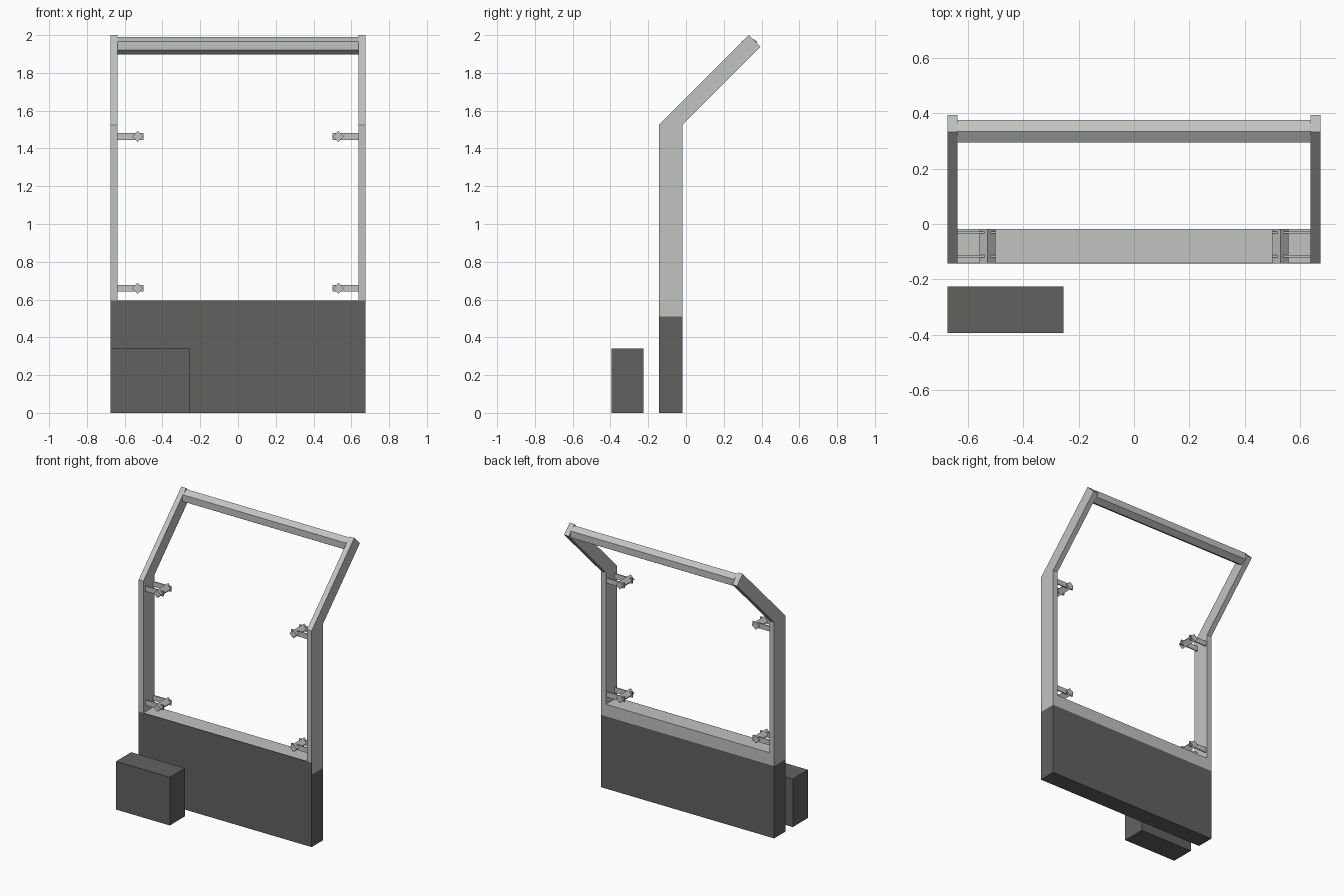
import bpy, bmesh, math

if "Cube" in bpy.data.objects:
    bpy.data.objects.remove(bpy.data.objects["Cube"])


def material(name, rgb):
    m = bpy.data.materials.new(name)
    m.diffuse_color = (*rgb, 1)
    m.use_nodes = True
    m.node_tree.nodes["Principled BSDF"].inputs["Base Color"].default_value = m.diffuse_color
    return m


LIGHT = material("light grey metal", (0.53, 0.55, 0.53))
DARK = material("dark grey", (0.125, 0.12, 0.115))


def prism(name, profile, start, end, mat, axis="x"):
    """Extrude a closed profile along x (points are y,z) or along y (points are x,z)."""
    def place(p, t):
        return (t, p[0], p[1]) if axis == "x" else (p[0], t, p[1])
    bm = bmesh.new()
    a = [bm.verts.new(place(p, start)) for p in profile]
    b = [bm.verts.new(place(p, end)) for p in profile]
    n = len(profile)
    bm.faces.new(a)
    bm.faces.new(b[::-1])
    for i in range(n):
        j = (i + 1) % n
        bm.faces.new((a[j], a[i], b[i], b[j]))
    bmesh.ops.recalc_face_normals(bm, faces=bm.faces)
    mesh = bpy.data.meshes.new(name)
    bm.to_mesh(mesh)
    bm.free()
    mesh.materials.append(mat)
    ob = bpy.data.objects.new(name, mesh)
    bpy.context.collection.objects.link(ob)
    return ob


def rect(u0, u1, v0, v1):
    return [(u0, v0), (u1, v0), (u1, v1), (u0, v1)]


def ngon(cu, cv, r, sides):
    return [(cu + r * math.sin(2 * math.pi * i / sides),
             cv + r * math.cos(2 * math.pi * i / sides)) for i in range(sides)]


Y0, Y1 = -0.143, -0.018      # front and back of the frame
YS = Y0 + 0.004              # back of the thin front skin
W, WI = 0.675, 0.638         # outer and inner half width
ZB, ZF = 0.51, 0.595         # base height at back and front
ZK = 1.525                   # bend of the posts

# Dark base with a thin taller skin at the front
prism("base_panel", [(Y0, 0), (Y1, 0), (Y1, ZB), (YS, ZB), (YS, ZF), (Y0, ZF)],
      -W, W, DARK)

# Light sill behind the skin
prism("sill", rect(YS, Y1, ZB, ZF), -WI, WI, LIGHT)

# Bent posts leaning back at 45 degrees
post = [(Y0, ZF), (YS, ZF), (YS, ZB), (Y1, ZB), (Y1, ZK),
        (0.395, 1.938), (0.3325, 2.0), (Y0, ZK)]
for side, s in (("left", -1), ("right", 1)):
    prism(side + "_post", post, s * WI, s * W, LIGHT)

    # Brackets: two thin plates carrying a square rod set on edge
    for level, z in (("lower", 0.66), ("upper", 1.463)):
        tag = f"{side}_{level}"
        for where, y in (("front", -0.117), ("back", -0.031)):
            prism(f"{tag}_{where}_plate",
                  rect(s * 0.50, s * WI, z - 0.018, z + 0.018),
                  y - 0.004, y + 0.004, LIGHT, "y")
        prism(tag + "_rod", ngon(s * 0.531, z, 0.029, 4), Y0, Y1, LIGHT, "y")

# Hexagonal top bar
prism("top_bar", ngon(0.335, 1.944, 0.047, 6), -WI, WI, LIGHT)

# Separate box in front
prism("front_box", rect(-0.395, -0.226, 0, 0.34), -W, -0.256, DARK)
